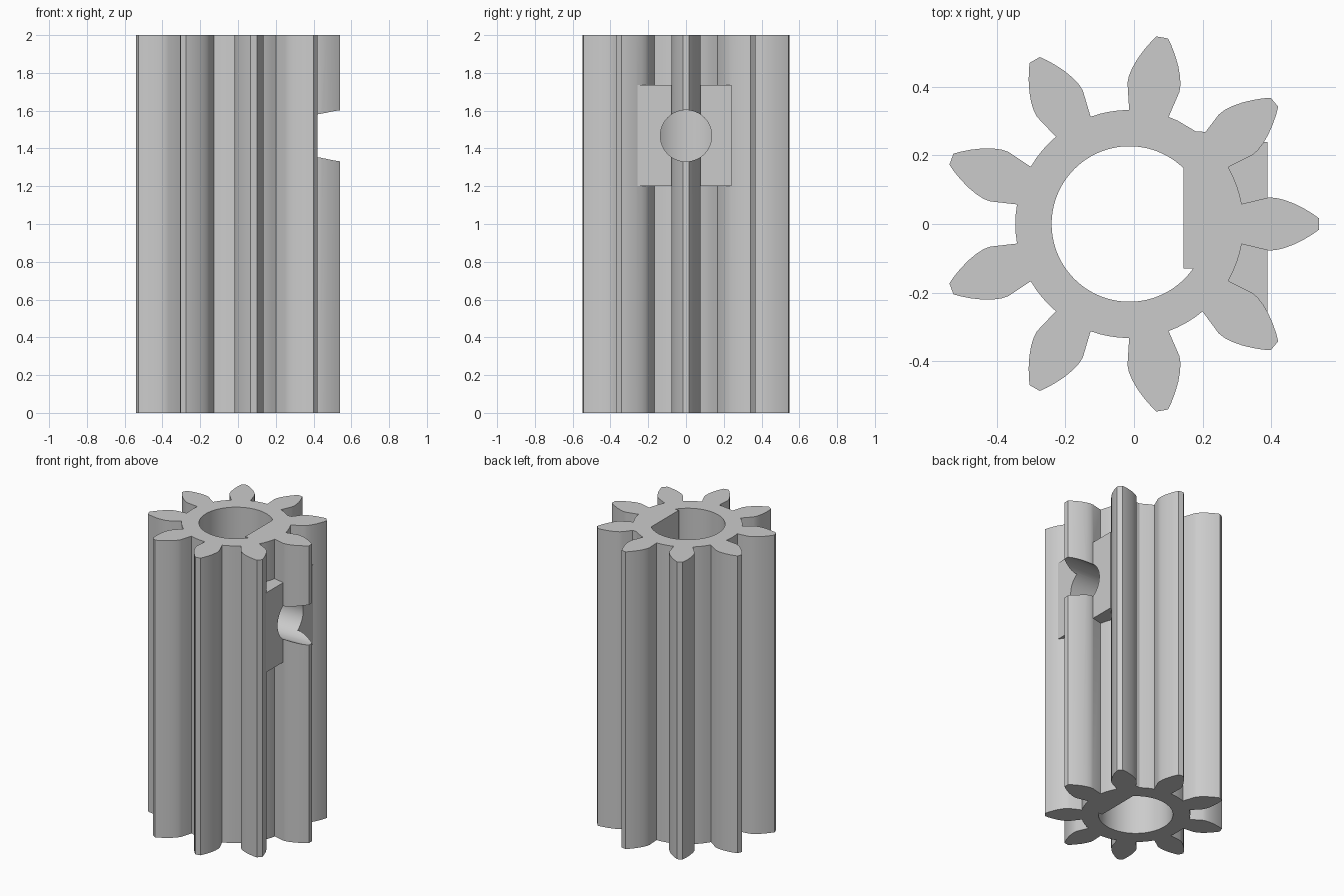
import bpy, bmesh, math

cube = bpy.data.objects.get("Cube")
if cube:
    bpy.data.objects.remove(cube)

HEIGHT = 2.0
CENTRE = -0.0135
TEETH = 9
ROOT = 0.333
BORE = 0.227

grey = bpy.data.materials.new("light grey")
grey.use_nodes = True
colour = (0.6, 0.6, 0.6, 1)
grey.diffuse_color = colour
grey.node_tree.nodes["Principled BSDF"].inputs["Base Color"].default_value = colour


def prism(name, points, z0, z1):
    """Extrude a flat outline between two heights."""
    bm = bmesh.new()
    face = bm.faces.new([bm.verts.new((x, y, z0)) for x, y in points])
    out = bmesh.ops.extrude_face_region(bm, geom=[face])
    verts = [v for v in out["geom"] if isinstance(v, bmesh.types.BMVert)]
    bmesh.ops.translate(bm, verts=verts, vec=(0, 0, z1 - z0))
    bmesh.ops.recalc_face_normals(bm, faces=bm.faces[:])
    mesh = bpy.data.meshes.new(name)
    bm.to_mesh(mesh)
    bm.free()
    mesh.materials.append(grey)
    obj = bpy.data.objects.new(name, mesh)
    bpy.context.collection.objects.link(obj)
    return obj


def combine(target, other, operation):
    """Apply a boolean and drop the helper."""
    mod = target.modifiers.new(operation, "BOOLEAN")
    mod.operation = operation
    mod.solver = "EXACT"
    mod.object = other
    other.hide_render = True
    bpy.context.view_layer.objects.active = target
    bpy.ops.object.modifier_apply(modifier=mod.name)
    bpy.data.objects.remove(other)


def polar(radius, angle):
    return CENTRE + radius * math.cos(angle), radius * math.sin(angle)


# Gear outline: half a tooth mirrored, turned round the axis
base = math.asin(0.0585 / ROOT)
half = [(ROOT * math.cos(base), 0.0585), (0.405, 0.077), (0.425, 0.0765),
        (0.45, 0.071), (0.48, 0.060), (0.51, 0.045), (0.535, 0.030), (0.553, 0.017)]
tooth = [(x, -y) for x, y in half] + half[::-1]
step = math.tau / TEETH
outline = []
for i in range(TEETH):
    turn = i * step
    c, s = math.cos(turn), math.sin(turn)
    ring = [(CENTRE + x * c - y * s, x * s + y * c) for x, y in tooth]
    if i == 1:
        # Corner of the flat's filling showing between two teeth
        outline += ring[:-1] + [(0.209, 0.269), (0.181, 0.27)]
    else:
        outline += ring
    for k in ((3,) if i == 1 else (1, 2, 3)):
        outline.append(polar(ROOT, turn + base + (step - 2 * base) * k / 4))
gear = prism("gear_body", outline, 0, HEIGHT)

# Block holding the nut between the teeth
block = prism("nut_block", [(0.225, -0.265), (0.39, -0.265), (0.39, 0.24), (0.225, 0.24)],
              1.2, 1.735)
combine(gear, block, "UNION")

# D-shaped shaft bore
FLAT, LEDGE = 0.145, -0.13
start = math.acos((FLAT - CENTRE) / BORE)
end = math.tau + math.asin(LEDGE / BORE)
bore = [polar(BORE, start + (end - start) * i / 72) for i in range(73)]
bore.append((FLAT, LEDGE))
combine(gear, prism("bore_cutter", bore, -0.1, HEIGHT + 0.1), "DIFFERENCE")

# Set screw hole from the side into the bore
circle = [(0.136 * math.cos(math.tau * i / 48), 0.136 * math.sin(math.tau * i / 48))
          for i in range(48)]
screw = prism("screw_cutter", circle, 0, 0.7)
screw.rotation_euler = (0, math.pi / 2, 0)
screw.location = (0.05, 0, 1.467)
bpy.context.view_layer.update()
combine(gear, screw, "DIFFERENCE")

# Smooth flanks and bores, sharp edges
bpy.ops.object.select_all(action="DESELECT")
gear.select_set(True)
bpy.context.view_layer.objects.active = gear
bpy.ops.object.shade_smooth_by_angle(angle=math.radians(25))
